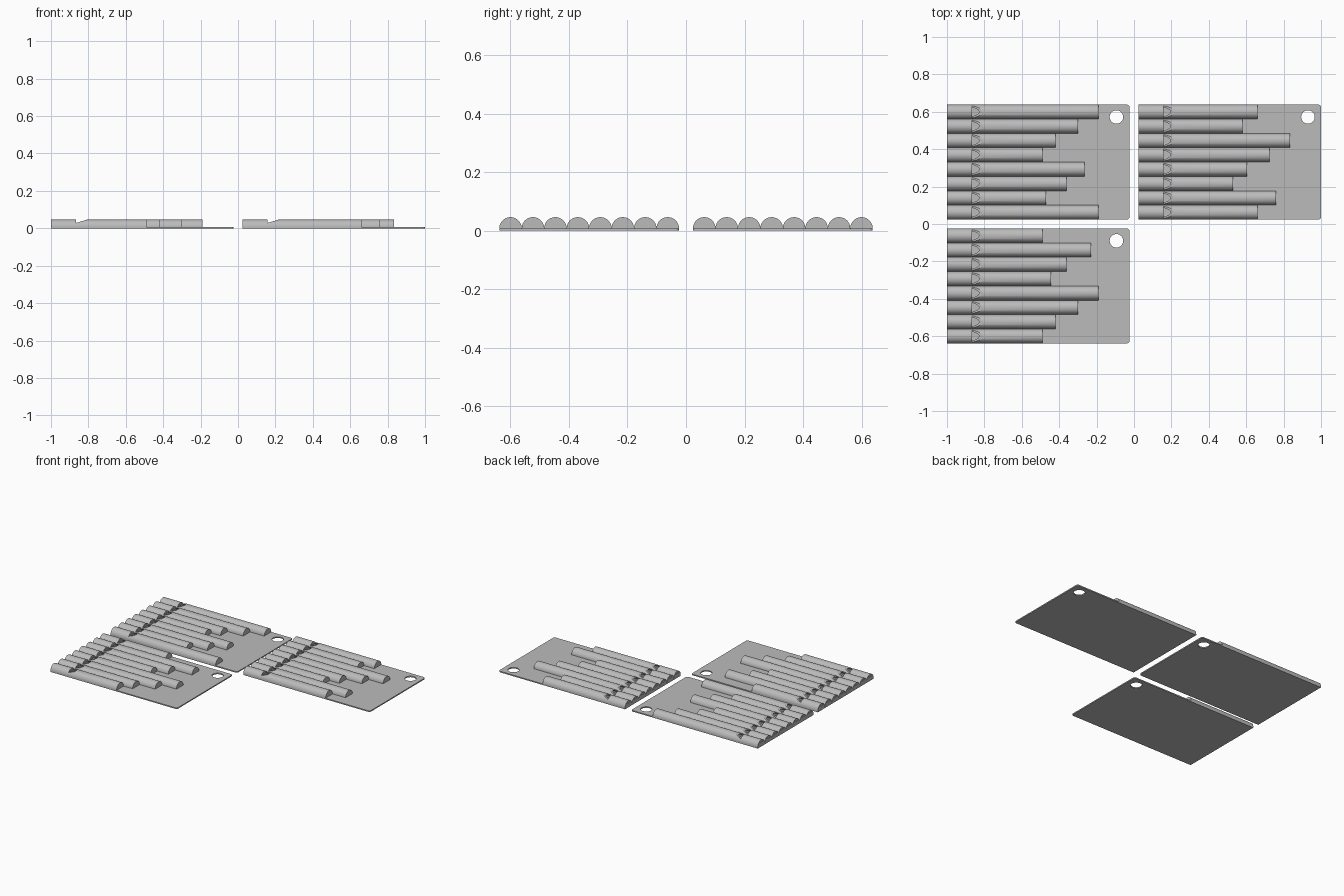
import bpy, bmesh, math
from mathutils import Vector

if "Cube" in bpy.data.objects:
    bpy.data.objects.remove(bpy.data.objects["Cube"], do_unlink=True)

grey = bpy.data.materials.new("light grey plastic")
grey.use_nodes = True
grey.diffuse_color = (0.5, 0.5, 0.5, 1)
grey.node_tree.nodes["Principled BSDF"].inputs["Base Color"].default_value = (0.5, 0.5, 0.5, 1)

LENGTH, WIDTH, THICK = 0.976, 0.614, 0.008
PITCH = WIDTH / 8
RADIUS, BORE = PITCH / 2, 0.032
LIP, WALL = 0.135, 0.008     # mouth position and shell thickness


def prism(name, points, direction):
    """Extrude a closed outline along a direction."""
    bm = bmesh.new()
    face = bm.faces.new([bm.verts.new(p) for p in points])
    out = bmesh.ops.extrude_face_region(bm, geom=[face])
    moved = [v for v in out["geom"] if isinstance(v, bmesh.types.BMVert)]
    bmesh.ops.translate(bm, verts=moved, vec=Vector(direction))
    bmesh.ops.recalc_face_normals(bm, faces=bm.faces[:])
    mesh = bpy.data.meshes.new(name)
    bm.to_mesh(mesh)
    bm.free()
    obj = bpy.data.objects.new(name, mesh)
    bpy.context.collection.objects.link(obj)
    return obj


def arc(cx, cy, r, start, end, steps):
    angles = [math.radians(start + (end - start) * i / steps) for i in range(steps + 1)]
    return [(cx + r * math.cos(a), cy + r * math.sin(a)) for a in angles]


def carve(obj, cutters):
    """Subtract the cutters, bake the result and drop the cutters."""
    for cutter in cutters:
        cutter.hide_render = True
        mod = obj.modifiers.new("cut", "BOOLEAN")
        mod.operation, mod.solver, mod.object = "DIFFERENCE", "EXACT", cutter
    bpy.context.view_layer.update()
    graph = bpy.context.evaluated_depsgraph_get()
    mesh = bpy.data.meshes.new_from_object(obj.evaluated_get(graph))
    obj.modifiers.clear()
    obj.data = mesh
    for cutter in cutters:
        bpy.data.objects.remove(cutter, do_unlink=True)


def finish(obj):
    obj.data.materials.clear()
    obj.data.materials.append(grey)
    bpy.ops.object.select_all(action="DESELECT")
    obj.select_set(True)
    bpy.context.view_layer.objects.active = obj
    bpy.ops.object.shade_smooth_by_angle(angle=math.radians(30))


def base_plate(name, x, y):
    # card with two rounded corners and a hanging hole
    c = 0.014
    right, top = x + LENGTH, y + WIDTH
    outline = [(x, y)] + arc(right - c, y + c, c, -90, 0, 6)
    outline += arc(right - c, top - c, c, 0, 90, 6) + [(x, top)]
    plate = prism(name, [(px, py, 0) for px, py in outline], (0, 0, THICK))
    ring = arc(right - 0.07, top - 0.066, 0.036, 0, 360, 40)[:-1]
    carve(plate, [prism("hole_cutter", [(px, py, -0.02) for px, py in ring], (0, 0, 0.05))])
    finish(plate)


def pipe(name, x, y, length):
    # half-round whistle pipe
    body = prism(name, [(x, py, pz) for py, pz in arc(y, THICK, RADIUS, 0, 180, 32)],
                 (length, 0, 0))
    # closed air chamber
    section = arc(y, THICK, BORE, 0, 180, 32) + [(y - BORE, 0), (y + BORE, 0)]
    bore = prism("bore_cutter", [(x + LIP, py, pz) for py, pz in section],
                 (length - LIP - WALL, 0, 0))
    # sloped mouth opening
    wedge = [(LIP, 0.029), (LIP, 0.053), (LIP + 0.08, 0.053)]
    mouth = prism("mouth_cutter", [(x + px, y - 0.05, pz) for px, pz in wedge], (0, 0.1, 0))
    # thin windway through the mouthpiece
    slot = [(-0.018, 0.029), (0.018, 0.029), (0.018, 0.033), (-0.018, 0.033)]
    windway = prism("windway_cutter", [(x - 0.02, y + py, pz) for py, pz in slot],
                    (LIP + 0.03, 0, 0))
    carve(body, [bore, mouth, windway])
    finish(body)


# each card: left edge, front edge, pipe lengths from back to front
cards = {
    "back_right": (-1.0, 0.024, (0.81, 0.70, 0.58, 0.51, 0.735, 0.64, 0.53, 0.81)),
    "back_left": (0.024, 0.024, (0.635, 0.555, 0.81, 0.70, 0.58, 0.505, 0.735, 0.635)),
    "front_right": (-1.0, -0.638, (0.51, 0.77, 0.64, 0.555, 0.81, 0.70, 0.58, 0.51)),
}
for label, (x, y, lengths) in cards.items():
    base_plate(label + "_plate", x, y)
    for i, length in enumerate(lengths):
        pipe(f"{label}_pipe_{i + 1}", x, y + WIDTH - PITCH * (i + 0.5), length)
